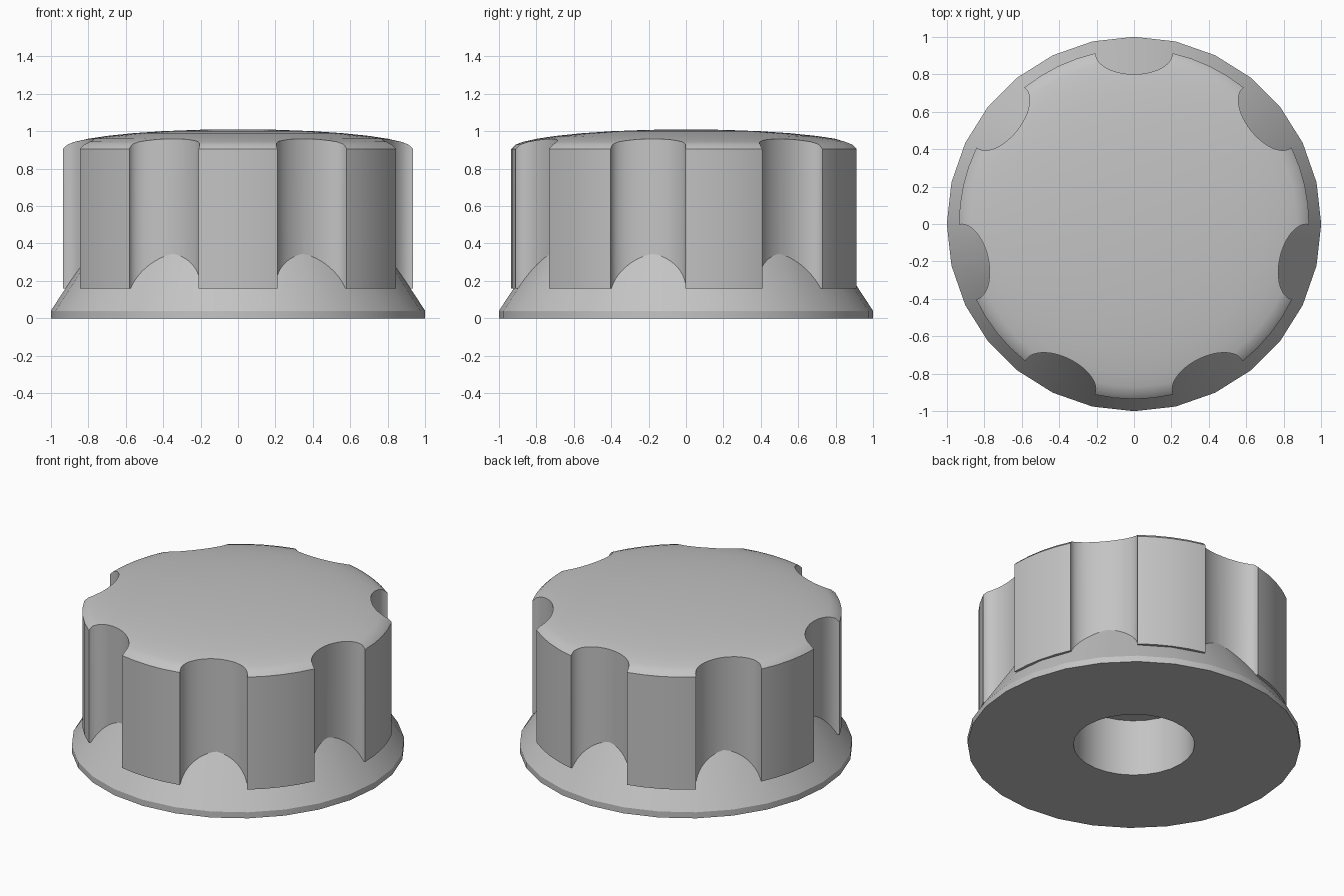
import bpy, bmesh, math
from mathutils import Matrix, Vector

cube = bpy.data.objects.get("Cube")
if cube:
    bpy.data.objects.remove(cube, do_unlink=True)

# Single plain grey
grey = bpy.data.materials.new("plain_grey")
grey.use_nodes = True
colour = (0.55, 0.55, 0.55, 1)
grey.diffuse_color = colour
grey.node_tree.nodes["Principled BSDF"].inputs["Base Color"].default_value = colour


def make_object(name, bm):
    bmesh.ops.recalc_face_normals(bm, faces=bm.faces)
    mesh = bpy.data.meshes.new(name)
    bm.to_mesh(mesh)
    bm.free()
    mesh.materials.append(grey)
    obj = bpy.data.objects.new(name, mesh)
    bpy.context.collection.objects.link(obj)
    return obj


def lathe(name, profile, sides):
    """Revolve (radius, z) points that start and end on the axis."""
    bm = bmesh.new()
    verts = [bm.verts.new((r, 0, z)) for r, z in profile]
    edges = [bm.edges.new(pair) for pair in zip(verts, verts[1:])]
    bmesh.ops.spin(bm, geom=verts + edges, cent=(0, 0, 0), axis=(0, 0, 1),
                   angle=math.tau, steps=sides)
    bmesh.ops.remove_doubles(bm, verts=bm.verts, dist=0.0005)
    return make_object(name, bm)


def select_only(obj):
    bpy.ops.object.select_all(action='DESELECT')
    obj.select_set(True)
    bpy.context.view_layer.objects.active = obj


# Flared base with a blind shaft hole underneath
HOLE_R, HOLE_TOP = 0.364, 0.375
flared_base = lathe("flared_base", [
    (0, HOLE_TOP), (HOLE_R, HOLE_TOP), (HOLE_R, 0), (1, 0), (1, 0.04),
    (0.75, 0.421), (0, 0.421)], 28)

# Grip with a shallow elliptical crown
RIM_R, RIM_Z, CROWN = 0.935, 0.905, 0.105
crown = [(r, RIM_Z + CROWN * math.sqrt(1 - (r / RIM_R) ** 2))
         for r in (RIM_R, 0.91, 0.87, 0.8, 0.7, 0.56, 0.4, 0.2, 0)]
grip = lathe("fluted_grip", [(0, 0.4), (0.5, 0.4), (0.5, 0.16),
                             (RIM_R, 0.16)] + crown, 56)

# Seven flute cutters: half ellipses extended outwards
FLUTES, HALF_W, DEPTH, MOUTH = 7, 0.205, 0.11, 0.91
bm = bmesh.new()
outline = [(HALF_W * math.cos(a), MOUTH - DEPTH * math.sin(a))
           for a in (math.pi * i / 24 for i in range(25))]
outline += [(-HALF_W, 1.2), (HALF_W, 1.2)]
for k in range(FLUTES):
    turn = Matrix.Rotation(math.tau * k / FLUTES, 4, 'Z')
    face = bm.faces.new([bm.verts.new(turn @ Vector((x, y, 0)))
                         for x, y in outline])
    top = bmesh.ops.extrude_face_region(bm, geom=[face])["geom"]
    bmesh.ops.translate(bm, vec=(0, 0, 1.3),
                        verts=[v for v in top if isinstance(v, bmesh.types.BMVert)])
cutter = make_object("flute_cutter", bm)
cutter.hide_render = True

cut = grip.modifiers.new("flutes", 'BOOLEAN')
cut.operation = 'DIFFERENCE'
cut.solver = 'EXACT'
cut.object = cutter
select_only(grip)
bpy.ops.object.modifier_apply(modifier=cut.name)
bpy.data.objects.remove(cutter, do_unlink=True)

# Smooth curved walls, keep the crisp edges
for obj in (flared_base, grip):
    select_only(obj)
    bpy.ops.object.shade_smooth_by_angle(angle=math.radians(28))
